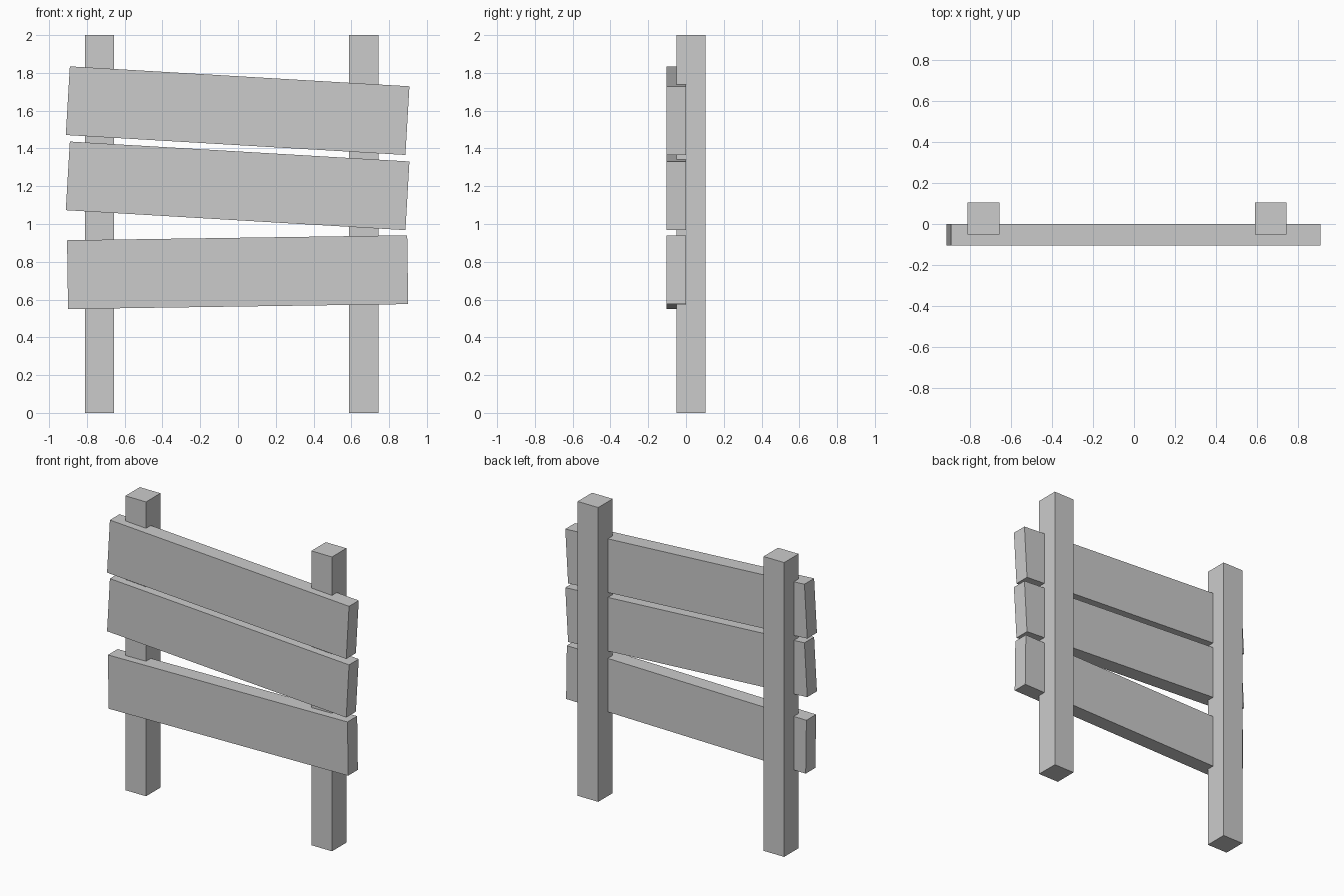
import bpy
from math import radians

if "Cube" in bpy.data.objects:
    bpy.data.objects.remove(bpy.data.objects["Cube"])


def box(name, center, size, tilt=0.0):
    bpy.ops.mesh.primitive_cube_add(size=1, location=center)
    obj = bpy.context.object
    obj.name = name
    obj.scale = size
    bpy.ops.object.transform_apply(location=False, rotation=False, scale=True)
    # Positive tilt raises the +x end
    obj.rotation_euler.y = radians(-tilt)
    return obj


# Upright square posts
for side, x in (("left", -0.733), ("right", 0.665)):
    box(f"{side}_post", (x, 0.026, 1.0), (0.155, 0.155, 2.0))

# Crooked planks across the front: height and tilt in degrees
planks = (("lower", 0.745, 0.83), ("middle", 1.202, -3.36), ("upper", 1.60, -3.36))
for level, z, tilt in planks:
    box(f"{level}_plank", (-0.002, -0.052, z), (1.801, 0.104, 0.364), tilt)
